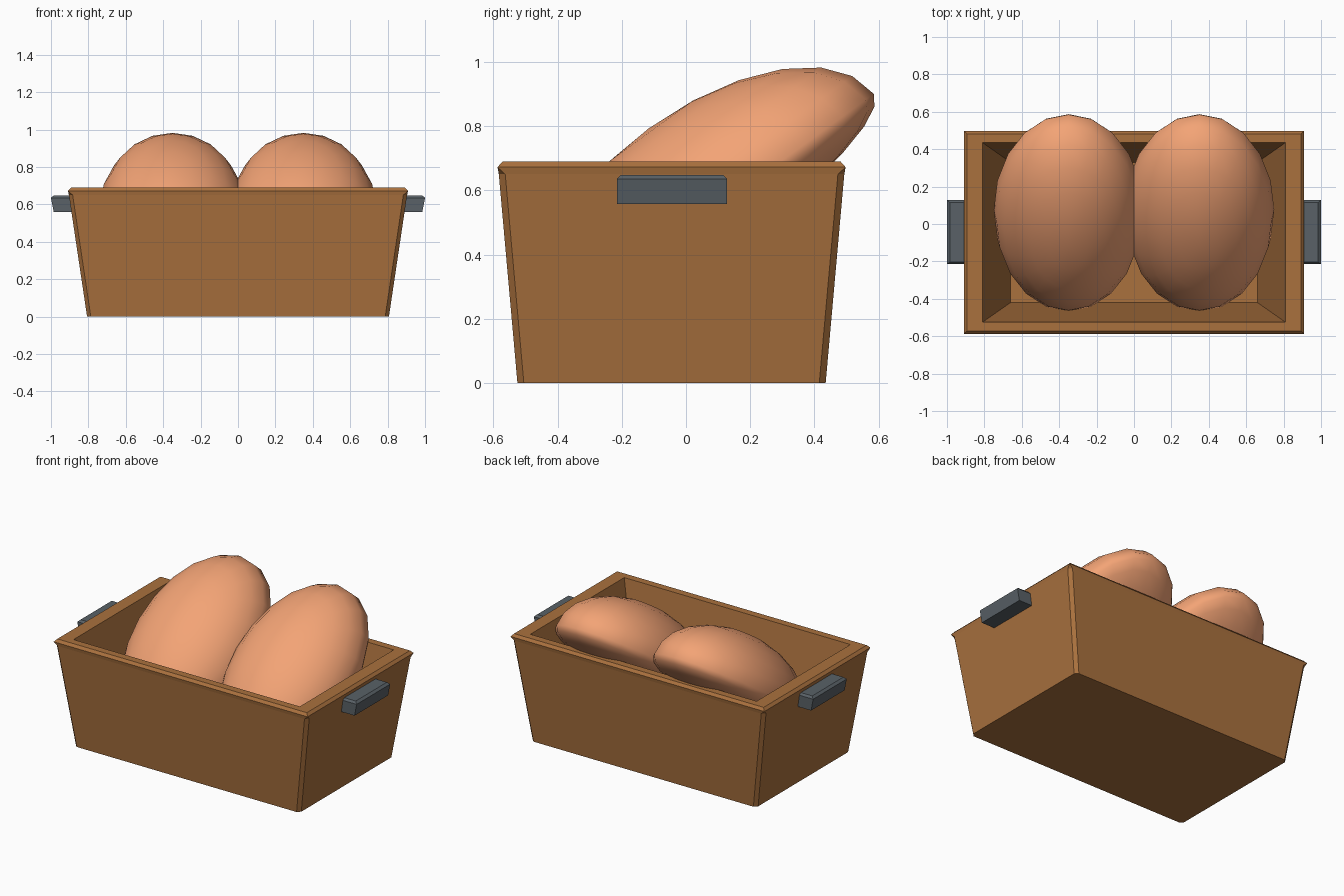
import bpy, bmesh, math
from mathutils import Matrix

if "Cube" in bpy.data.objects:
    bpy.data.objects.remove(bpy.data.objects["Cube"])


def material(name, rgb):
    m = bpy.data.materials.new(name)
    m.diffuse_color = (*rgb, 1)
    m.use_nodes = True
    m.node_tree.nodes["Principled BSDF"].inputs["Base Color"].default_value = m.diffuse_color
    return m


wood = material("wood", (0.40, 0.165, 0.048))
shell = material("warm_shell", (0.90, 0.37, 0.18))
metal = material("dark_grey", (0.10, 0.12, 0.135))


def add_object(name, bm, mat):
    bmesh.ops.recalc_face_normals(bm, faces=bm.faces)
    me = bpy.data.meshes.new(name)
    bm.to_mesh(me)
    bm.free()
    me.materials.append(mat)
    ob = bpy.data.objects.new(name, me)
    bpy.context.collection.objects.link(ob)
    return ob


def loft(name, rings, mat):
    """Stack of rectangles (x0, x1, y0, y1, z, corner chamfer), capped at both ends."""
    bm = bmesh.new()
    loops = []
    for x0, x1, y0, y1, z, c in rings:
        pts = [(x0 + c, y0), (x1 - c, y0), (x1, y0 + c), (x1, y1 - c),
               (x1 - c, y1), (x0 + c, y1), (x0, y1 - c), (x0, y0 + c)]
        loops.append([bm.verts.new((x, y, z)) for x, y in pts])
    for a, b in zip(loops, loops[1:]):
        for i in range(8):
            j = (i + 1) % 8
            bm.faces.new((a[i], a[j], b[j], b[i]))
    bm.faces.new(loops[0])
    bm.faces.new(loops[-1])
    bmesh.ops.remove_doubles(bm, verts=bm.verts, dist=0.0005)
    return add_object(name, bm, mat)


# Tapered open crate: outside, bevelled rim, inner walls and floor
CY = -0.045
crate_rings = [(0.807, 0.48, 0.0, 0.02), (0.904, 0.538, 0.65, 0.02),
               (0.909, 0.542, 0.672, 0), (0.893, 0.527, 0.689, 0),
               (0.81, 0.48, 0.689, 0), (0.66, 0.375, 0.10, 0)]
loft("crate", [(-hx, hx, CY - hy, CY + hy, z, c) for hx, hy, z, c in crate_rings], wood)

# Side grips with a bevelled upper edge
for side, s in (("left", -1), ("right", 1)):
    rings = []
    for x, y0, y1, z in ((0.985, -0.215, 0.128, 0.558), (1.0, -0.215, 0.128, 0.635),
                         (0.985, -0.203, 0.116, 0.648)):
        lo, hi = sorted((s * 0.86, s * x))
        rings.append((lo, hi, y0, y1, z, 0))
    loft(side + "_grip", rings, metal)

# Two leaning domes with a shallow underside
for side, s in (("left", -1), ("right", 1)):
    bm = bmesh.new()
    bmesh.ops.create_uvsphere(bm, u_segments=20, v_segments=12, radius=1)
    for v in bm.verts:
        v.co.x *= 0.40
        v.co.y *= 0.63
        v.co.z *= 0.325 if v.co.z > 0 else 0.13
    bm.transform(Matrix.Translation((s * 0.35, 0.075, 0.53)) @ Matrix.Rotation(math.radians(36), 4, 'X'))
    for f in bm.faces:
        f.smooth = True
    add_object(side + "_dome", bm, shell)
